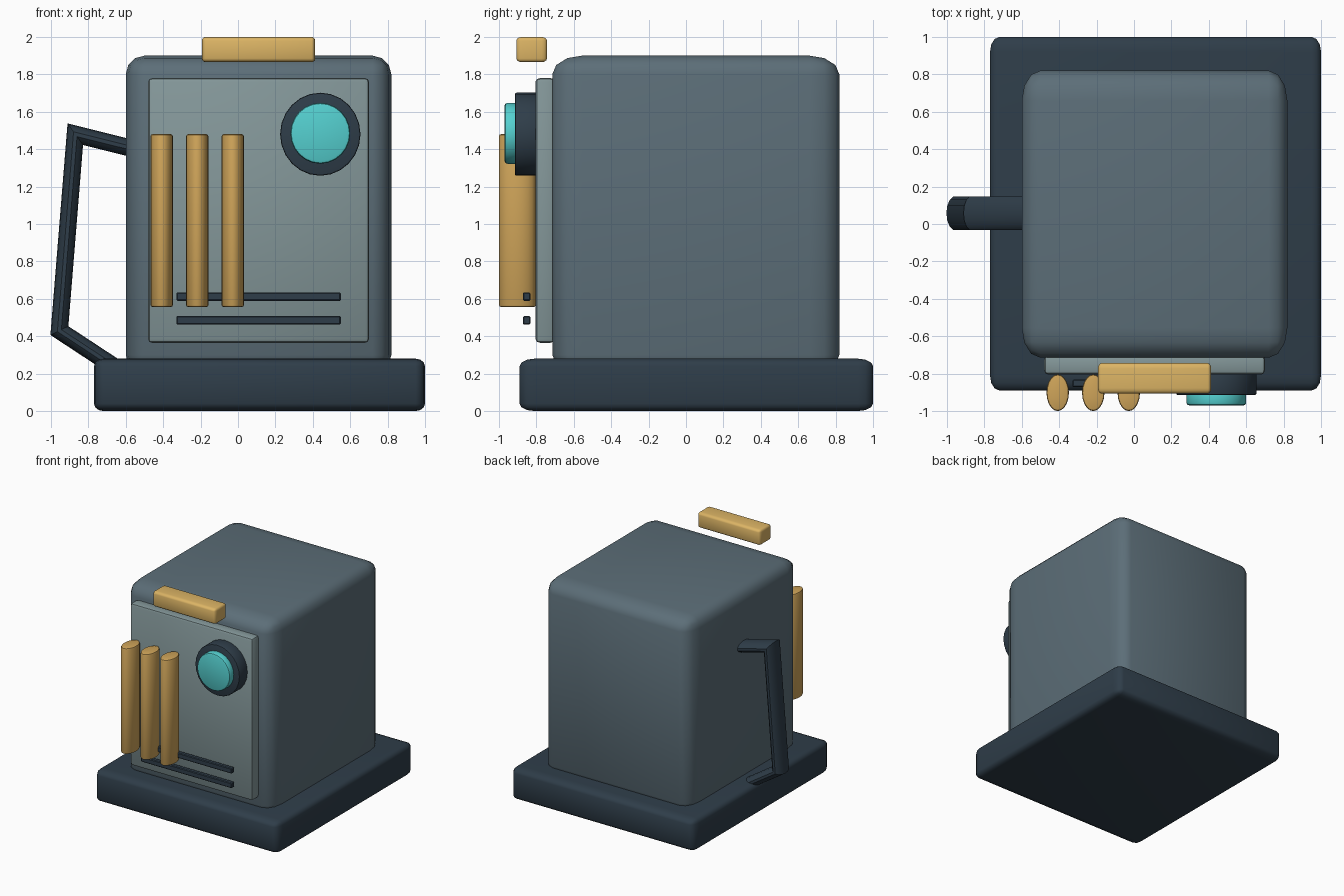
import bpy, bmesh
from math import sin, cos, pi, radians
from mathutils import Vector, Matrix

if "Cube" in bpy.data.objects:
    bpy.data.objects.remove(bpy.data.objects["Cube"])


def material(name, rgb):
    m = bpy.data.materials.new(name)
    m.diffuse_color = (*rgb, 1)
    m.use_nodes = True
    m.node_tree.nodes["Principled BSDF"].inputs["Base Color"].default_value = m.diffuse_color
    return m


SLATE = material("slate", (0.107, 0.156, 0.188))
DARK = material("dark", (0.028, 0.047, 0.067))
PANEL = material("panel_grey", (0.23, 0.31, 0.32))
GOLD = material("gold", (0.62, 0.37, 0.10))
PALE_GOLD = material("pale_gold", (0.72, 0.46, 0.13))
CYAN = material("cyan", (0.09, 0.63, 0.63))


def finish(name, bm, mat):
    bmesh.ops.recalc_face_normals(bm, faces=bm.faces[:])
    mesh = bpy.data.meshes.new(name)
    bm.to_mesh(mesh)
    bm.free()
    mesh.materials.append(mat)
    ob = bpy.data.objects.new(name, mesh)
    bpy.context.collection.objects.link(ob)
    bpy.ops.object.select_all(action='DESELECT')
    ob.select_set(True)
    bpy.context.view_layer.objects.active = ob
    bpy.ops.object.shade_smooth_by_angle(angle=radians(35))
    return ob


def box(name, lo, hi, radius, mat, segments=3):
    """Rounded box between two corners, with one rounding radius per axis."""
    lo, hi, r = Vector(lo), Vector(hi), Vector(radius)
    bm = bmesh.new()
    bmesh.ops.create_cube(bm, size=1)
    size = hi - lo
    bmesh.ops.scale(bm, vec=[s / k for s, k in zip(size, r)], verts=bm.verts)
    bmesh.ops.bevel(bm, geom=bm.edges[:], offset=1, segments=segments,
                    profile=0.5, affect='EDGES', clamp_overlap=True)
    bmesh.ops.scale(bm, vec=r, verts=bm.verts)
    bmesh.ops.translate(bm, vec=(lo + hi) / 2, verts=bm.verts)
    return finish(name, bm, mat)


def cylinder(name, center, rx, ry, depth, mat, sides, bevel, face_front=False):
    """Elliptic cylinder with softened rims, upright or facing -y."""
    bm = bmesh.new()
    bmesh.ops.create_cone(bm, cap_ends=True, segments=sides, radius1=1,
                          radius2=1, depth=depth)
    bmesh.ops.scale(bm, vec=(rx, ry, 1), verts=bm.verts)
    rims = [e for e in bm.edges if any(len(f.verts) > 4 for f in e.link_faces)]
    bmesh.ops.bevel(bm, geom=rims, offset=bevel, segments=2, profile=0.5,
                    affect='EDGES')
    if face_front:
        bmesh.ops.rotate(bm, matrix=Matrix.Rotation(pi / 2, 3, 'X'), verts=bm.verts)
    bmesh.ops.translate(bm, vec=center, verts=bm.verts)
    return finish(name, bm, mat)


def bent_bar(name, path, y, half_thick, half_width, mat, sides=14):
    """Oval bar swept along an x-z path with mitred corners."""
    pts = [Vector(p) for p in path]
    bm = bmesh.new()
    rings = []
    for i, p in enumerate(pts):
        d_in = (p - pts[max(i - 1, 0)]) if i else (pts[1] - p)
        d_out = (pts[i + 1] - p) if i < len(pts) - 1 else d_in
        d_in, d_out = d_in.normalized(), d_out.normalized()
        t = (d_in + d_out).normalized()
        n = Vector((-t.y, t.x)) * (half_thick / t.dot(d_in))
        ring = []
        for k in range(sides):
            a = 2 * pi * k / sides
            q = p + n * cos(a)
            ring.append(bm.verts.new((q.x, y + half_width * sin(a), q.y)))
        rings.append(ring)
    for a, b in zip(rings, rings[1:]):
        for k in range(sides):
            j = (k + 1) % sides
            bm.faces.new((a[k], a[j], b[j], b[k]))
    bm.faces.new(rings[0])
    bm.faces.new(rings[-1])
    return finish(name, bm, mat)


# Plinth, main housing and front panel
box("base", (-0.77, -0.89, 0), (1.0, 1.0, 0.28), (0.05, 0.08, 0.04), DARK)
box("body", (-0.6, -0.715, 0.2), (0.82, 0.82, 1.9), (0.10, 0.16, 0.10), SLATE)
box("front_panel", (-0.48, -0.805, 0.365), (0.70, -0.70, 1.78),
    (0.02, 0.025, 0.02), PANEL, 2)

# Round dial with glowing lens
cylinder("dial_housing", (0.44, -0.85, 1.48), 0.215, 0.222, 0.13, DARK, 24, 0.01, True)
cylinder("dial_lens", (0.44, -0.93, 1.485), 0.16, 0.163, 0.08, CYAN, 24, 0.015, True)

# Three upright oval bars
for i in range(3):
    cylinder(f"upright_bar_{i + 1}", (-0.408 + 0.19 * i, -0.902, 1.018), 0.06, 0.098,
             0.925, GOLD, 20, 0.012)

# Two thin rails low on the panel
for i, z in enumerate((0.485, 0.612)):
    box(f"thin_rail_{i + 1}", (-0.33, -0.872, z - 0.023), (0.55, -0.832, z + 0.023),
        (0.006, 0.006, 0.006), DARK, 1)

# Bar floating above the front edge
box("top_bar", (-0.193, -0.907, 1.865), (0.413, -0.743, 2.0),
    (0.02, 0.03, 0.02), PALE_GOLD)

# Bent handle on the left side
bent_bar("side_handle", [(-0.52, 1.393), (-0.87, 1.48), (-0.955, 0.43), (-0.62, 0.21)],
         0.058, 0.046, 0.092, DARK)
